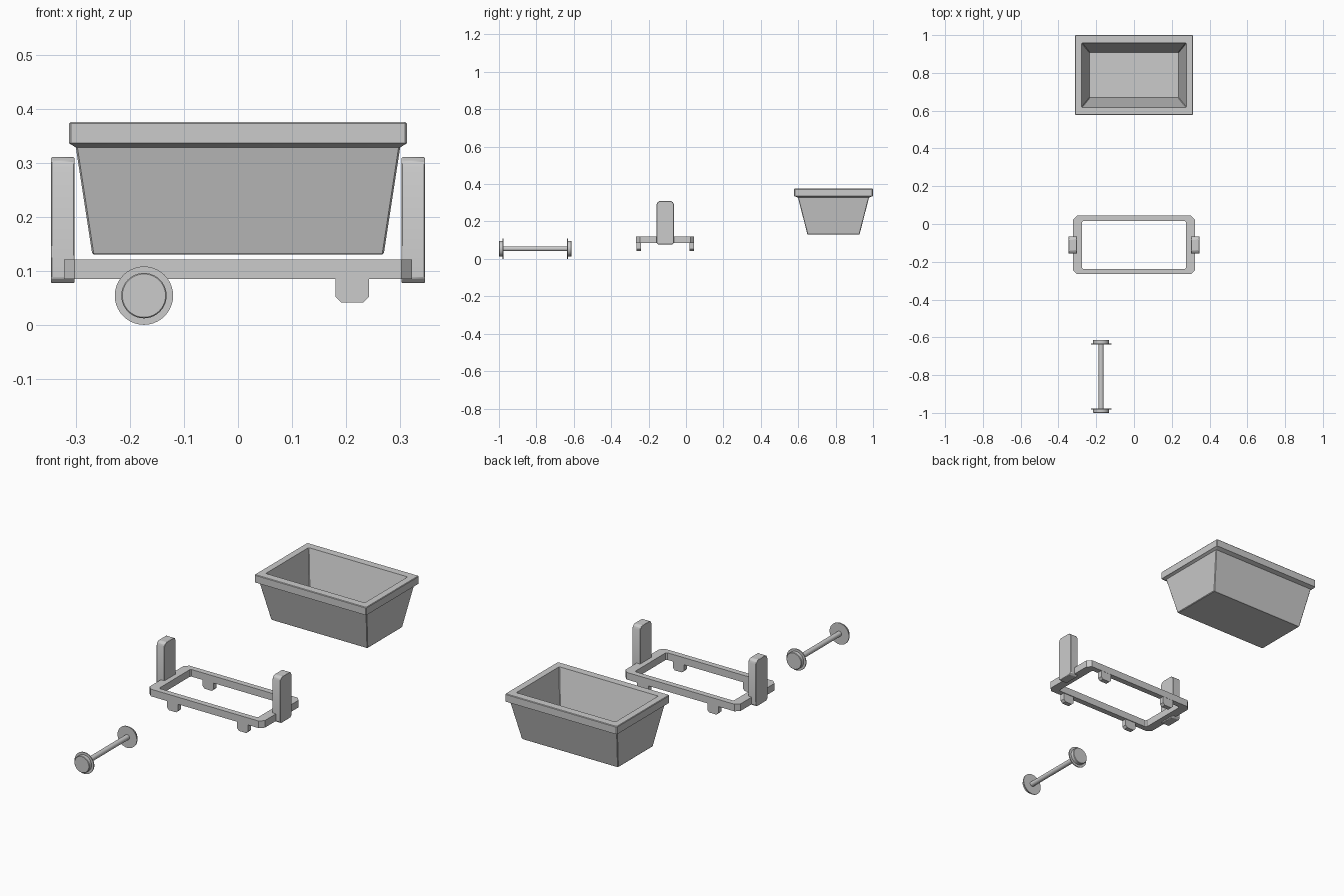
import bpy, bmesh, math
from mathutils import Matrix, Vector

if "Cube" in bpy.data.objects:
    bpy.data.objects.remove(bpy.data.objects["Cube"])


def finish(name, bm, bevel=0.0):
    bmesh.ops.recalc_face_normals(bm, faces=bm.faces)
    me = bpy.data.meshes.new(name)
    bm.to_mesh(me)
    bm.free()
    ob = bpy.data.objects.new(name, me)
    bpy.context.collection.objects.link(ob)
    bpy.ops.object.select_all(action='DESELECT')
    bpy.context.view_layer.objects.active = ob
    ob.select_set(True)
    bpy.ops.object.shade_smooth_by_angle(angle=math.radians(30))
    if bevel:
        m = ob.modifiers.new("bevel", 'BEVEL')
        m.width, m.segments, m.limit_method = bevel, 1, 'ANGLE'
    return ob


def loft(name, cy, rings, loop=False):
    """Stack of corner-cut rectangles (half x, half y, z, corner cut)."""
    bm = bmesh.new()
    rows = []
    for hx, hy, z, c in rings:
        pts = [(hx, hy - c), (hx - c, hy), (c - hx, hy), (-hx, hy - c),
               (-hx, c - hy), (c - hx, -hy), (hx - c, -hy), (hx, c - hy)]
        rows.append([bm.verts.new((x, cy + y, z)) for x, y in pts])
    pairs = list(zip(rows, rows[1:])) + ([(rows[-1], rows[0])] if loop else [])
    for a, b in pairs:
        for i in range(8):
            j = (i + 1) % 8
            bm.faces.new((a[i], a[j], b[j], b[i]))
    if not loop:
        bm.faces.new(rows[0])
        bm.faces.new(rows[-1])
    return finish(name, bm)


def prism(name, pts, offset, bevel=0.0):
    """Extrude a closed 3D outline along offset."""
    bm = bmesh.new()
    f = bm.faces.new([bm.verts.new(p) for p in pts])
    ext = bmesh.ops.extrude_face_region(bm, geom=[f])
    for v in ext['geom']:
        if isinstance(v, bmesh.types.BMVert):
            v.co += Vector(offset)
    if not f.is_valid or all(len(e.link_faces) == 2 for e in bm.edges):
        return finish(name, bm, bevel)
    bmesh.ops.holes_fill(bm, edges=bm.edges)
    return finish(name, bm, bevel)


def lathe_y(name, x, z, profile, n=40):
    """Closed solid of revolution about an axis along y; profile is (y, r)."""
    bm = bmesh.new()
    rows = [[bm.verts.new((x + r * math.cos(2 * math.pi * i / n), y,
                           z + r * math.sin(2 * math.pi * i / n)))
             for i in range(n)] for y, r in profile]
    for a, b in zip(rows, rows[1:]):
        for i in range(n):
            j = (i + 1) % n
            bm.faces.new((a[i], a[j], b[j], b[i]))
    bm.faces.new(rows[0])
    bm.faces.new(rows[-1])
    return finish(name, bm)


# Tapered tub with thick rim, hollow inside
loft("tub", 0.7885, [
    (0.267, 0.137, 0.130, 0.003), (0.270, 0.140, 0.133, 0.003),
    (0.300, 0.190, 0.328, 0.003), (0.3125, 0.211, 0.336, 0.004),
    (0.3125, 0.211, 0.372, 0.004), (0.310, 0.2085, 0.375, 0.004),
    (0.277, 0.171, 0.375, 0.003), (0.235, 0.119, 0.150, 0.003)])

# Rectangular chassis frame with clipped corners
CY = -0.111
loft("chassis_frame", CY, [
    (0.322, 0.155, 0.085, 0.02), (0.322, 0.155, 0.121, 0.02),
    (0.276, 0.126, 0.121, 0.006), (0.276, 0.126, 0.085, 0.006)], loop=True)

# Upright end posts with clipped tops
for side, s in (("left", -1), ("right", 1)):
    yz = [(-0.046, 0.086), (-0.037, 0.077), (0.037, 0.077), (0.046, 0.086),
          (0.046, 0.291), (0.041, 0.303), (0.029, 0.310),
          (-0.029, 0.310), (-0.041, 0.303), (-0.046, 0.291)]
    prism(side + "_post", [(s * 0.302, CY + y, z) for y, z in yz],
          (s * 0.044, 0, 0), 0.002)

# Four axle brackets under the frame
for end, cx in (("rear", -0.18), ("front", 0.2117)):
    for side, s in (("left", -1), ("right", 1)):
        xz = [(-0.031, 0.09), (-0.031, 0.052), (-0.02, 0.041),
              (0.02, 0.041), (0.031, 0.052), (0.031, 0.09)]
        prism(f"{end}_{side}_bracket",
              [(cx + x, CY + s * 0.130, z) for x, z in xz], (0, s * 0.024, 0))

# Wheel set: flanged wheel, axle, flanged wheel
y0, y1, tread, flange, axle = -1.0, -0.613, 0.042, 0.054, 0.013
lathe_y("wheel_set", -0.174, flange, [
    (y0, tread - 0.002), (y0 + 0.002, tread), (y0 + 0.019, tread),
    (y0 + 0.019, flange), (y0 + 0.024, flange), (y0 + 0.024, axle),
    (y1 - 0.024, axle), (y1 - 0.024, flange), (y1 - 0.019, flange),
    (y1 - 0.019, tread), (y1 - 0.002, tread), (y1, tread - 0.002)])
